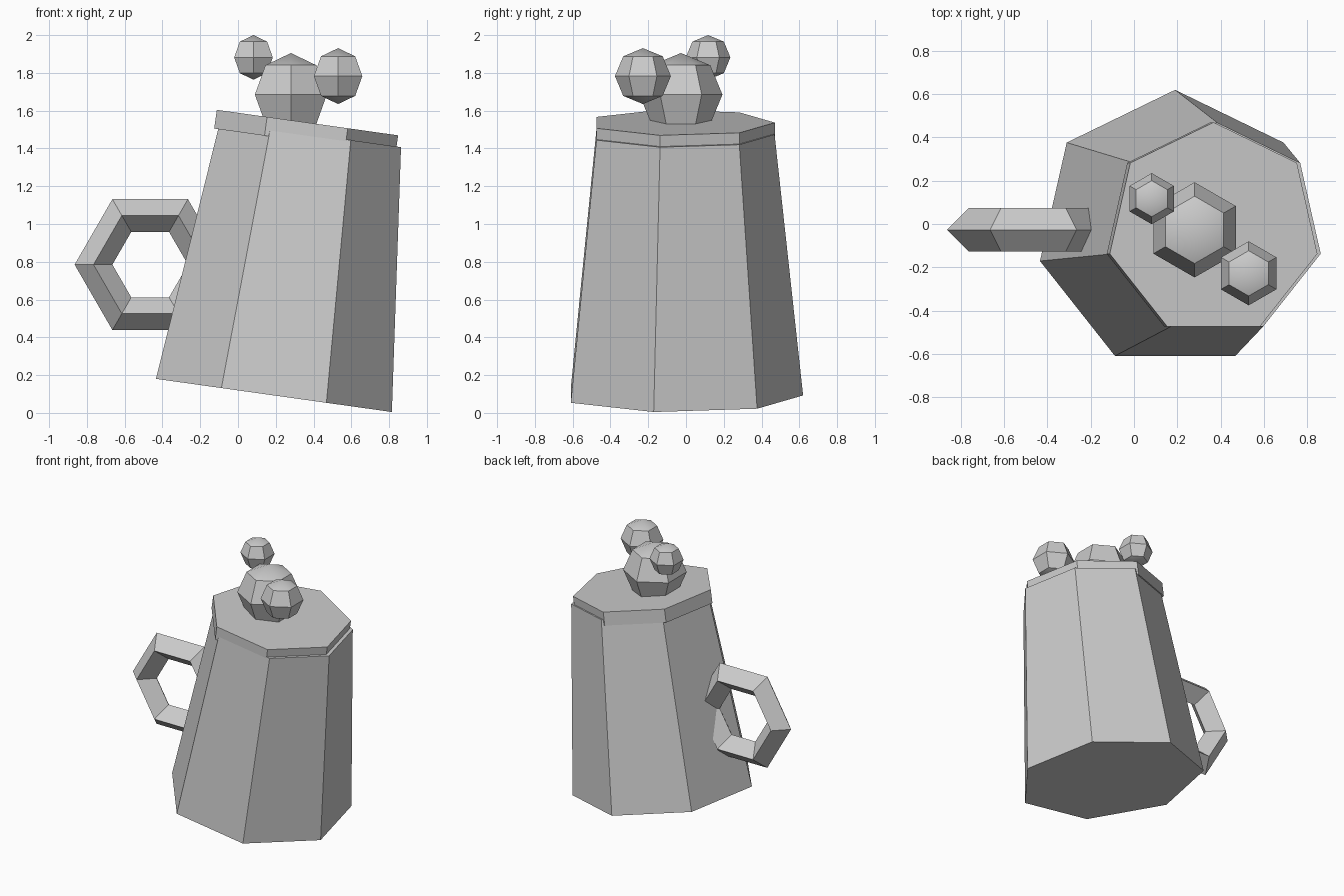
import bpy
import math
from mathutils import Vector, Matrix

cube = bpy.data.objects.get("Cube")
if cube:
    bpy.data.objects.remove(cube, do_unlink=True)

# Single clay grey
grey = bpy.data.materials.new("clay grey")
grey.use_nodes = True
grey.diffuse_color = (0.6, 0.6, 0.6, 1)
grey.node_tree.nodes["Principled BSDF"].inputs["Base Color"].default_value = grey.diffuse_color

TILT = math.radians(8)
BASE = Vector((0.19, -0.027, 0.0925))
LEAN = Matrix.Rotation(TILT, 3, 'Y')


def finish(name):
    obj = bpy.context.object
    obj.name = name
    obj.data.materials.append(grey)
    bpy.ops.object.shade_smooth_by_angle(angle=math.radians(30))
    return obj


def leaning_prism(name, low, high, r_low, r_high, shift=0.0):
    """Seven-sided solid between two heights along the leaning mug axis."""
    centre = BASE + LEAN @ Vector((shift, 0, (low + high) / 2))
    bpy.ops.mesh.primitive_cone_add(vertices=7, radius1=r_low, radius2=r_high,
                                    depth=high - low, location=centre,
                                    rotation=(0, TILT, 0))
    return finish(name)


# Tapered mug and its slightly offset rim
leaning_prism("mug_body", 0, 1.395, 0.647, 0.496)
leaning_prism("mug_rim", 1.355, 1.455, 0.497, 0.497, shift=-0.025)

# Faceted ring handle
bpy.ops.mesh.primitive_torus_add(major_segments=6, minor_segments=4,
                                 major_radius=0.3, minor_radius=0.1,
                                 location=(-0.465, -0.027, 0.785),
                                 rotation=(math.pi / 2, 0, 0))
finish("handle")

# Foam bubbles rising from the top
bubbles = {
    "large_bubble": ((0.28, -0.027, 1.685), 0.22),
    "middle_bubble": ((0.53, -0.228, 1.783), 0.148),
    "small_bubble": ((0.082, 0.117, 1.882), 0.118),
}
for name, (centre, radius) in bubbles.items():
    bpy.ops.mesh.primitive_uv_sphere_add(segments=6, ring_count=4,
                                         radius=radius, location=centre)
    finish(name)
